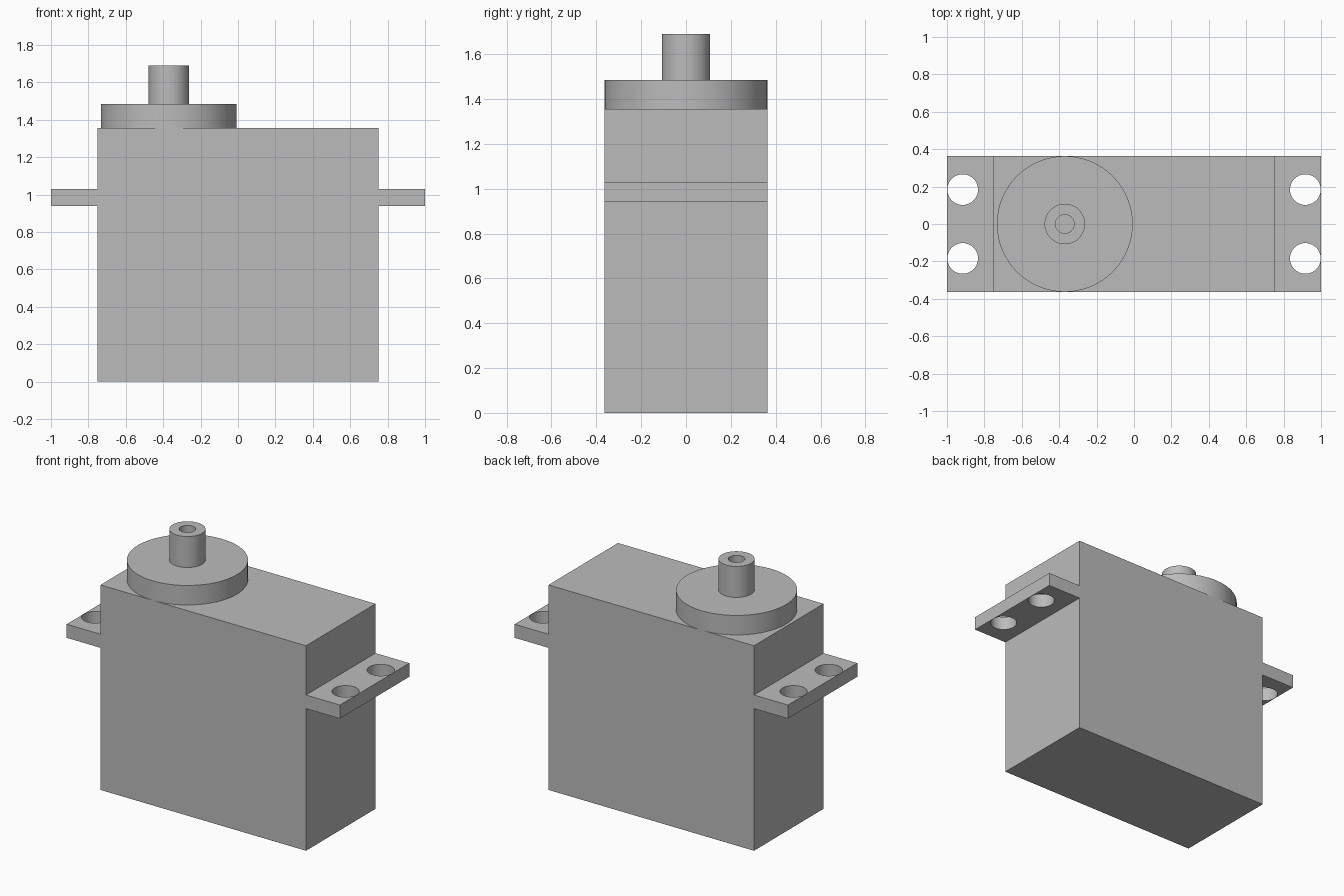
import bpy
import bmesh
from mathutils import Matrix

cube = bpy.data.objects.get("Cube")
if cube:
    bpy.data.objects.remove(cube, do_unlink=True)

grey = bpy.data.materials.new("plain grey")
grey.use_nodes = True
colour = (0.5, 0.5, 0.5, 1)
grey.diffuse_color = colour
grey.node_tree.nodes["Principled BSDF"].inputs["Base Color"].default_value = colour

HALF_X, HALF_Y, BODY_TOP = 0.752, 0.363, 1.356
AXIS_X = -0.37


def finish(name, bm):
    mesh = bpy.data.meshes.new(name)
    bm.to_mesh(mesh)
    bm.free()
    obj = bpy.data.objects.new(name, mesh)
    bpy.context.collection.objects.link(obj)
    mesh.materials.append(grey)
    return obj


def box(name, x0, x1, z0, z1):
    bm = bmesh.new()
    size = Matrix.Diagonal((x1 - x0, 2 * HALF_Y, z1 - z0, 1))
    place = Matrix.Translation(((x0 + x1) / 2, 0, (z0 + z1) / 2))
    bmesh.ops.create_cube(bm, size=1, matrix=place @ size)
    return finish(name, bm)


def cylinder(name, x, y, radius, z0, z1):
    bm = bmesh.new()
    bmesh.ops.create_cone(bm, cap_ends=True, segments=64, radius1=radius, radius2=radius,
                          depth=z1 - z0, matrix=Matrix.Translation((x, y, (z0 + z1) / 2)))
    return finish(name, bm)


def cut(target, cutter):
    cutter.hide_render = True
    mod = target.modifiers.new("hole", 'BOOLEAN')
    mod.operation = 'DIFFERENCE'
    mod.solver = 'EXACT'
    mod.object = cutter
    bpy.context.view_layer.objects.active = target
    bpy.ops.object.modifier_apply(modifier=mod.name)
    bpy.data.objects.remove(cutter, do_unlink=True)


def smooth(obj):
    bpy.ops.object.select_all(action='DESELECT')
    obj.select_set(True)
    bpy.context.view_layer.objects.active = obj
    bpy.ops.object.shade_smooth_by_angle()


# Case
box("case", -HALF_X, HALF_X, 0, BODY_TOP)

# Mounting ears, each with two screw holes
for side, sign in (("left", 1), ("right", -1)):
    x0, x1 = sorted((sign * HALF_X, sign))
    ear = box(side + "_mounting_ear", x0, x1, 0.94, 1.03)
    for y in (-0.184, 0.184):
        cut(ear, cylinder("screw_hole_cutter", sign * 0.916, y, 0.082, 0.8, 1.2))
    smooth(ear)

# Round gear cover and bored output shaft
smooth(cylinder("gear_cover", AXIS_X, 0, HALF_Y, BODY_TOP, 1.485))
shaft = cylinder("output_shaft", AXIS_X, 0, 0.108, 1.485, 1.69)
cut(shaft, cylinder("bore_cutter", AXIS_X, 0, 0.05, 1.4, 1.8))
smooth(shaft)
